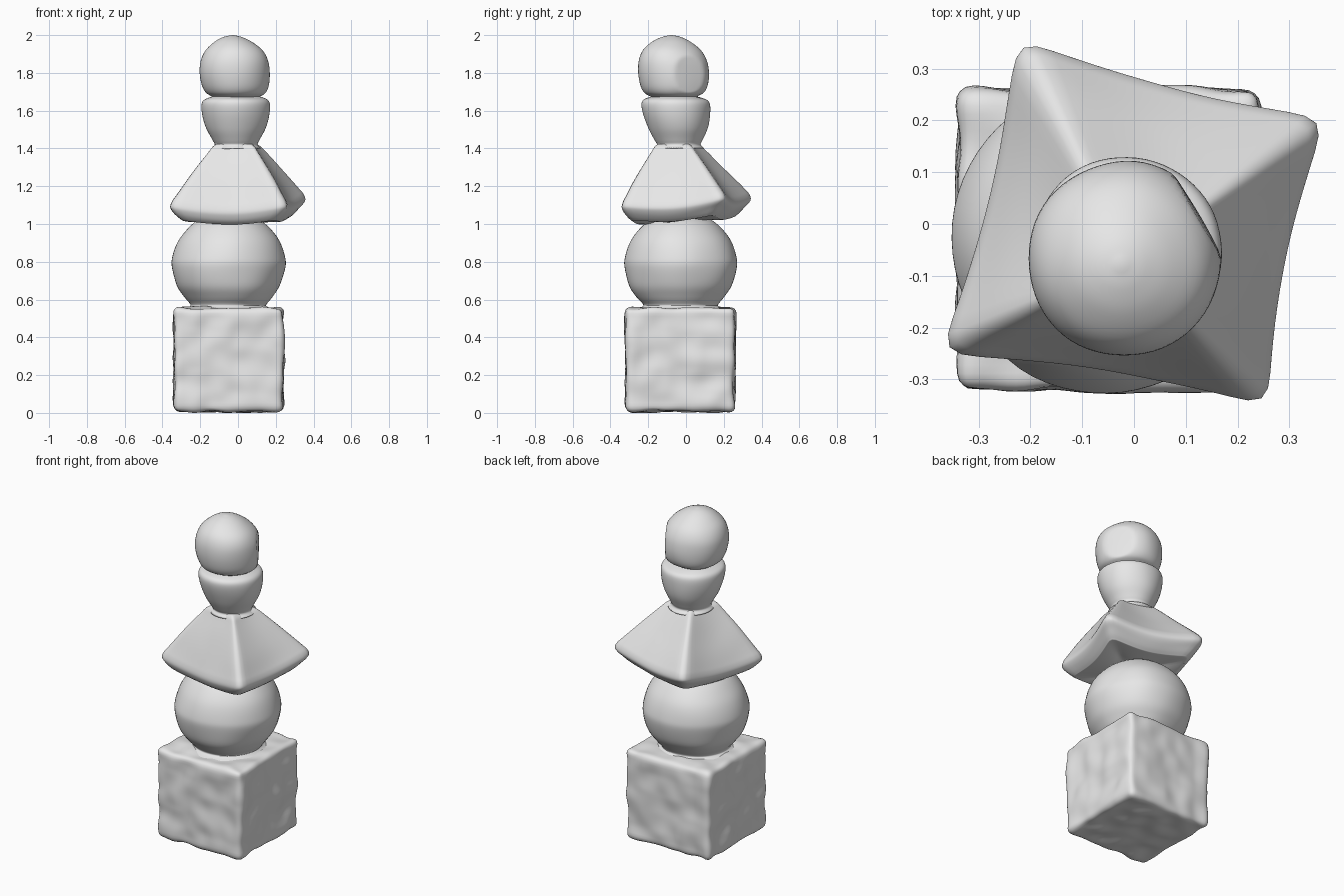
import bpy, bmesh, math
from mathutils import Vector, noise

if "Cube" in bpy.data.objects:
    bpy.data.objects.remove(bpy.data.objects["Cube"], do_unlink=True)

stone = bpy.data.materials.new("grey stone")
stone.use_nodes = True
grey = (0.8, 0.8, 0.8, 1)
stone.diffuse_color = grey
bsdf = stone.node_tree.nodes["Principled BSDF"]
bsdf.inputs["Base Color"].default_value = grey
bsdf.inputs["Roughness"].default_value = 0.8


def finish(name, bm, rough=0.0, freq=6):
    """Weather the surface a little and turn the mesh into a smooth stone part."""
    bmesh.ops.recalc_face_normals(bm, faces=bm.faces)
    bm.normal_update()
    moves = [(v, v.normal * rough * noise.noise(v.co * freq)) for v in bm.verts]
    for v, offset in moves:
        v.co += offset
    mesh = bpy.data.meshes.new(name)
    bm.to_mesh(mesh)
    bm.free()
    mesh.materials.append(stone)
    mesh.shade_smooth()
    obj = bpy.data.objects.new(name, mesh)
    bpy.context.collection.objects.link(obj)
    return obj


def loft(rings):
    """Skin a stack of closed rings and cap both ends."""
    bm = bmesh.new()
    loops = [[bm.verts.new(p) for p in ring] for ring in rings]
    n = len(loops[0])
    for a, b in zip(loops, loops[1:]):
        for i in range(n):
            j = (i + 1) % n
            bm.faces.new((a[i], a[j], b[j], b[i]))
    bm.faces.new(loops[0][::-1])
    bm.faces.new(loops[-1])
    return bm


def smooth_path(points, steps=5):
    """Catmull-Rom curve through the points."""
    pts = [Vector(p) for p in points]
    ext = [2 * pts[0] - pts[1]] + pts + [2 * pts[-1] - pts[-2]]
    out = []
    for a, b, c, d in zip(ext, ext[1:], ext[2:], ext[3:]):
        for k in range(steps):
            t = k / steps
            out.append(0.5 * (2 * b + (c - a) * t + (2 * a - 5 * b + 4 * c - d) * t * t
                              + (3 * b - a - 3 * c + d) * t ** 3))
    return out + [pts[-1]]


def turned(profile, low, high, sides=64):
    """Round part from (radius, height) points on an axis leaning from low to high."""
    path = smooth_path(profile)
    z0, z1 = path[0].y, path[-1].y
    rings = []
    for r, z in path:
        c = Vector(low).lerp(Vector(high), (z - z0) / (z1 - z0))
        angles = [math.tau * i / sides for i in range(sides)]
        rings.append([(c.x + r * math.cos(a), c.y + r * math.sin(a), z) for a in angles])
    return loft(rings)


# Base block: rounded, weathered cube
bm = bmesh.new()
bmesh.ops.create_cube(bm, size=2)
bmesh.ops.subdivide_edges(bm, edges=bm.edges, cuts=35, use_grid_fill=True)
half, edge = Vector((0.288, 0.288, 0.274)), 0.03
for v in bm.verts:
    p = Vector(v.co[i] * half[i] for i in range(3))
    core = Vector(max(-h + edge, min(h - edge, c)) for c, h in zip(p, half))
    p = core + (p - core).normalized() * edge
    taper = 1 + 0.03 * p.z
    v.co = (p.x * taper - 0.05, p.y * taper - 0.03, p.z + 0.282)
finish("base_block", bm, 0.014, 9)

# Round body stone
body = [(0.235, 0.545), (0.205, 0.56), (0.2, 0.575), (0.235, 0.615), (0.275, 0.675),
        (0.3, 0.77), (0.296, 0.83), (0.268, 0.91), (0.22, 0.975), (0.165, 1.02), (0.1, 1.05)]
finish("body_ball", turned(body, (-0.052, -0.028), (-0.052, -0.028)), 0.008, 5)

# Twisted roof stone: concave square sections
corners = [Vector(c) for c in ((0.37, 0.205), (-0.225, 0.36), (-0.375, -0.25), (0.26, -0.355))]
PER_SIDE = 18
outline = []
for a, b in zip(corners, corners[1:] + corners[:1]):
    for k in range(PER_SIDE):
        t = k / PER_SIDE
        p = a.lerp(b, t)
        outline.append(p * (1 - 0.07 * math.sin(math.pi * t)))
for _ in range(2):
    n = len(outline)
    outline = [(outline[i - 1] + 2 * outline[i] + outline[(i + 1) % n]) / 4 for i in range(n)]

# each level: scale, height, share of tilt
levels = [(0.3, 1.02, 0.6), (0.74, 1.022, 0.6), (0.82, 1.028, 0.7), (0.92, 1.058, 1),
          (0.985, 1.085, 1), (1.0, 1.105, 1), (0.975, 1.13, 1), (0.92, 1.158, 0.9),
          (0.78, 1.225, 0.6), (0.58, 1.315, 0.3), (0.42, 1.385, 0.1), (0.36, 1.41, 0), (0.3, 1.425, 0)]
rings = []
for scale, z, tilt in smooth_path(levels, 4):
    lean = Vector((-0.006, -0.045)) * (1 - scale) / 0.65
    ring = []
    for p in outline:
        lift = 0.08 * p.y + 0.02 * p.x + 0.25 * (p.length - 0.36)
        q = p * scale + lean
        ring.append((q.x, q.y, z + tilt * lift))
    rings.append(ring)
finish("roof", loft(rings), 0.004, 5)

# Cup under the finial
cup = [(0.13, 1.4), (0.113, 1.42), (0.125, 1.445), (0.155, 1.5), (0.174, 1.56),
       (0.182, 1.62), (0.174, 1.652), (0.145, 1.668), (0.1, 1.68)]
finish("finial_cup", turned(cup, (-0.008, -0.035), (-0.014, -0.055)), 0.006, 6)

# Pointed jewel with one worn side
jewel = [(0.105, 1.66), (0.125, 1.675), (0.158, 1.695), (0.178, 1.735), (0.187, 1.8),
         (0.18, 1.865), (0.152, 1.92), (0.1, 1.965), (0.05, 1.99), (0.008, 2.0)]
bm = turned(jewel, (-0.012, -0.06), (-0.025, -0.078))
worn = Vector((0.86, 0.51, 0))
for v in bm.verts:
    excess = (v.co - Vector((-0.015, -0.065, 0))).dot(worn) - 0.16
    if excess > 0:
        v.co -= worn * excess * 0.85
finish("finial_jewel", bm, 0.006, 6)
